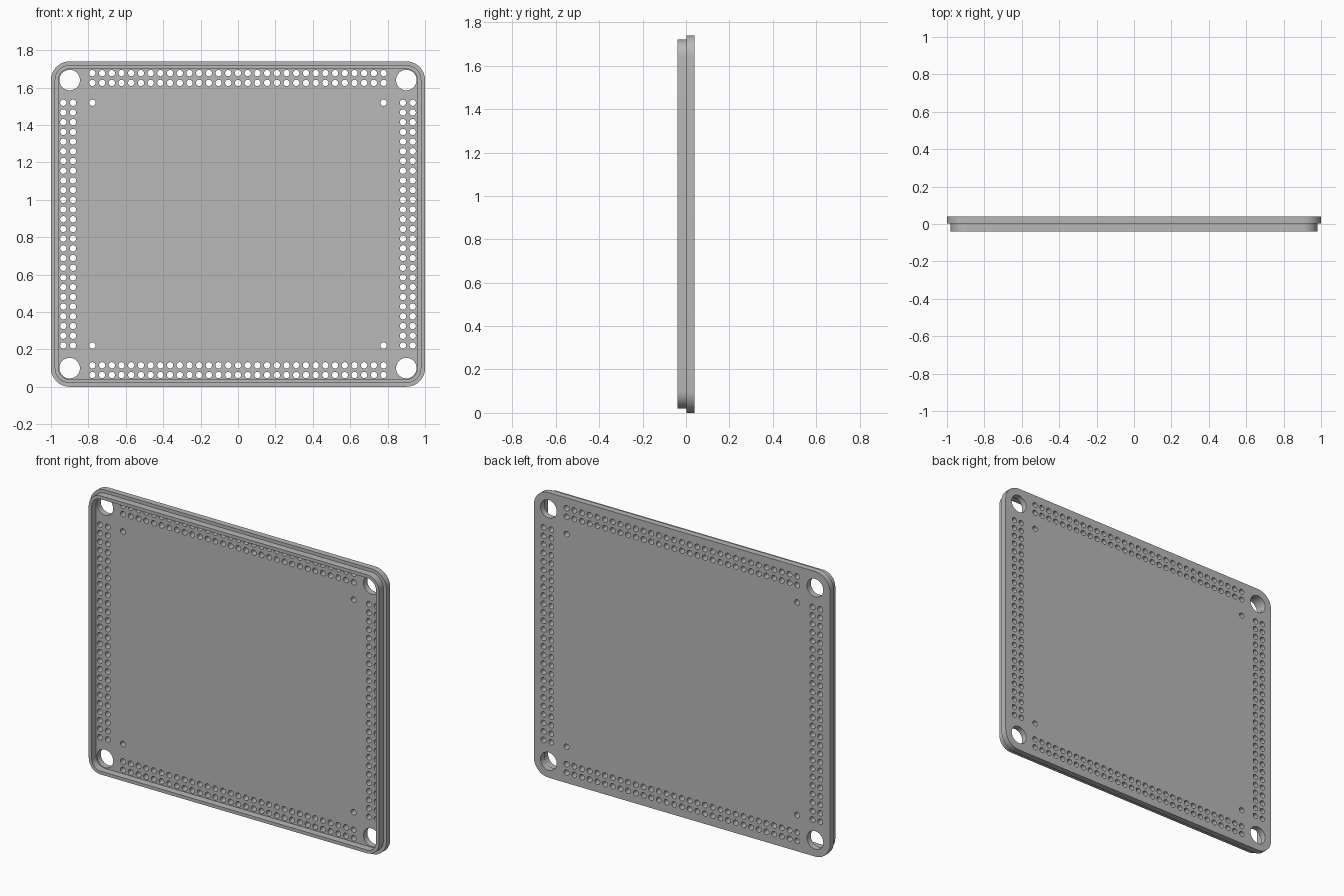
import bpy
import math
from mathutils import Matrix

cube = bpy.data.objects.get("Cube")
if cube:
    bpy.data.objects.remove(cube, do_unlink=True)

W, H = 2.0, 1.74          # overall width and height
MID = H / 2
PITCH = 0.0519            # pin hole spacing

grey = bpy.data.materials.new("light grey")
grey.use_nodes = True
colour = (0.48, 0.48, 0.48, 1)
grey.diffuse_color = colour
grey.node_tree.nodes["Principled BSDF"].inputs["Base Color"].default_value = colour


def circle(cx, cz, r, n):
    return [(cx + r * math.cos(math.tau * i / n), cz + r * math.sin(math.tau * i / n))
            for i in range(n)]


def rounded_rect(inset, n=10):
    """Outline inset from the outer edge, with concentric corners."""
    r = 0.1 - inset
    cx, cz = W / 2 - 0.1, MID - 0.1
    pts = []
    for q, (sx, sz) in enumerate(((1, 1), (-1, 1), (-1, -1), (1, -1))):
        for i in range(n + 1):
            a = math.pi / 2 * (q + i / n)
            pts.append((sx * cx + r * math.cos(a), MID + sz * cz + r * math.sin(a)))
    return pts


def sheet(name, loops, y0, y1):
    """Flat filled outline with holes, standing upright from y0 to y1."""
    cu = bpy.data.curves.new(name + "_outline", "CURVE")
    cu.dimensions = "2D"
    cu.fill_mode = "BOTH"
    cu.extrude = (y1 - y0) / 2
    for pts in loops:
        sp = cu.splines.new("POLY")
        sp.points.add(len(pts) - 1)
        for p, (x, z) in zip(sp.points, pts):
            p.co = (x, z, 0, 1)
        sp.use_cyclic_u = True
    ob = bpy.data.objects.new(name, cu)
    bpy.context.collection.objects.link(ob)
    bpy.ops.object.select_all(action="DESELECT")
    ob.select_set(True)
    bpy.context.view_layer.objects.active = ob
    bpy.ops.object.convert(target="MESH")
    ob = bpy.context.view_layer.objects.active
    ob.name = name
    ob.data.transform(Matrix.Translation((0, (y0 + y1) / 2, 0))
                      @ Matrix.Rotation(math.pi / 2, 4, "X"))
    ob.data.materials.clear()
    ob.data.materials.append(grey)
    # weld the walls to the faces
    bpy.ops.object.mode_set(mode="EDIT")
    bpy.ops.mesh.select_all(action="SELECT")
    bpy.ops.mesh.remove_doubles(threshold=0.0001)
    bpy.ops.mesh.normals_make_consistent(inside=False)
    bpy.ops.object.mode_set(mode="OBJECT")
    bpy.ops.object.shade_smooth_by_angle(angle=math.radians(35))
    return ob


# Pin holes: double rows along each edge plus one inside each corner
pins = []
for s in (-1, 1):
    for edge in (0.063, 0.115):
        pins += [((i - 15) * PITCH, MID + s * (MID - edge)) for i in range(31)]
        pins += [(s * (W / 2 - edge - 0.003), MID + (i - 12.5) * PITCH) for i in range(26)]
    pins += [(s * 15 * PITCH, MID + t * 12.5 * PITCH) for t in (-1, 1)]

# Mounting holes in the corners
mounts = [(sx * (W / 2 - 0.1), MID + sz * (MID - 0.1)) for sx in (-1, 1) for sz in (-1, 1)]

holes = [circle(x, z, 0.017, 16) for x, z in pins]
holes += [circle(x, z, 0.055, 32) for x, z in mounts]

sheet("back_plate", [rounded_rect(0)] + holes, 0.003, 0.04)
sheet("front_rim", [rounded_rect(0.02), rounded_rect(0.04)], -0.04, 0.006)
